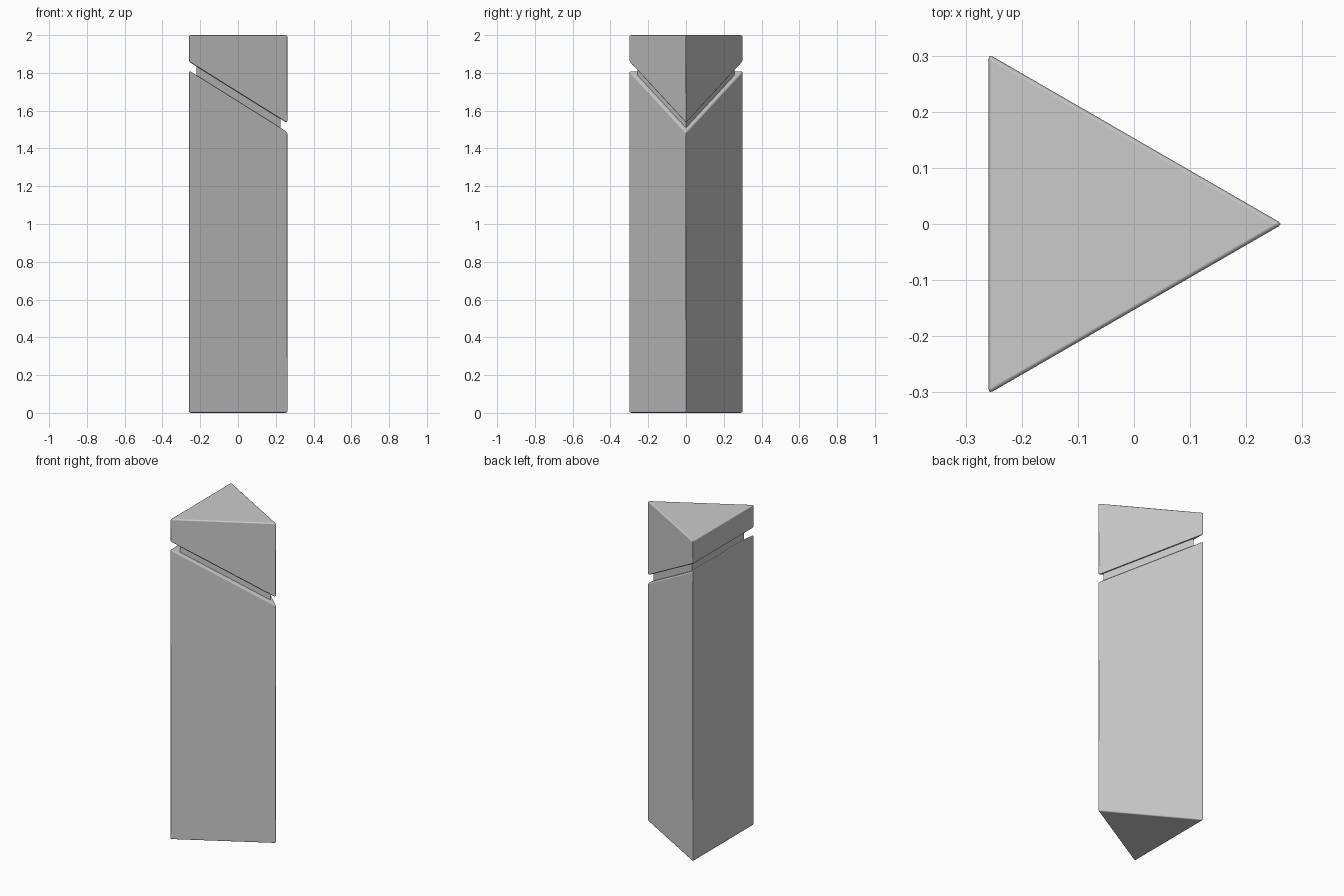
import bpy, bmesh

if "Cube" in bpy.data.objects:
    bpy.data.objects.remove(bpy.data.objects["Cube"])

BACK, TIP, HALF = -0.259, 0.265, 0.3025   # triangular footprint
SLOPE = -0.625                            # slant of the groove


def flat(z):
    return lambda x: z


def slant(z):
    return lambda x: z + SLOPE * x


def prism(name, bottom, top, scale=1.0, bevel=0.0):
    """Triangular prism between two planes given as z(x)."""
    outline = [(BACK * scale, -HALF * scale), (TIP * scale, 0), (BACK * scale, HALF * scale)]
    bm = bmesh.new()
    low = [bm.verts.new((x, y, bottom(x))) for x, y in outline]
    high = [bm.verts.new((x, y, top(x))) for x, y in outline]
    bm.faces.new(low[::-1])
    bm.faces.new(high)
    for i in range(3):
        j = (i + 1) % 3
        bm.faces.new((low[i], low[j], high[j], high[i]))
    mesh = bpy.data.meshes.new(name)
    bm.to_mesh(mesh)
    bm.free()
    obj = bpy.data.objects.new(name, mesh)
    bpy.context.collection.objects.link(obj)
    if bevel:
        for p in mesh.polygons:
            p.use_smooth = True
        mod = obj.modifiers.new("soft_edges", 'BEVEL')
        mod.width = bevel
        mod.segments = 2
        mod.limit_method = 'ANGLE'
        mod.harden_normals = True
    return obj


# Tall column, slanted cap and the recessed neck joining them
prism("column", flat(0), slant(1.65), bevel=0.008)
prism("cap", slant(1.697), flat(2), bevel=0.008)
prism("neck", slant(1.648), slant(1.699), scale=0.85)
